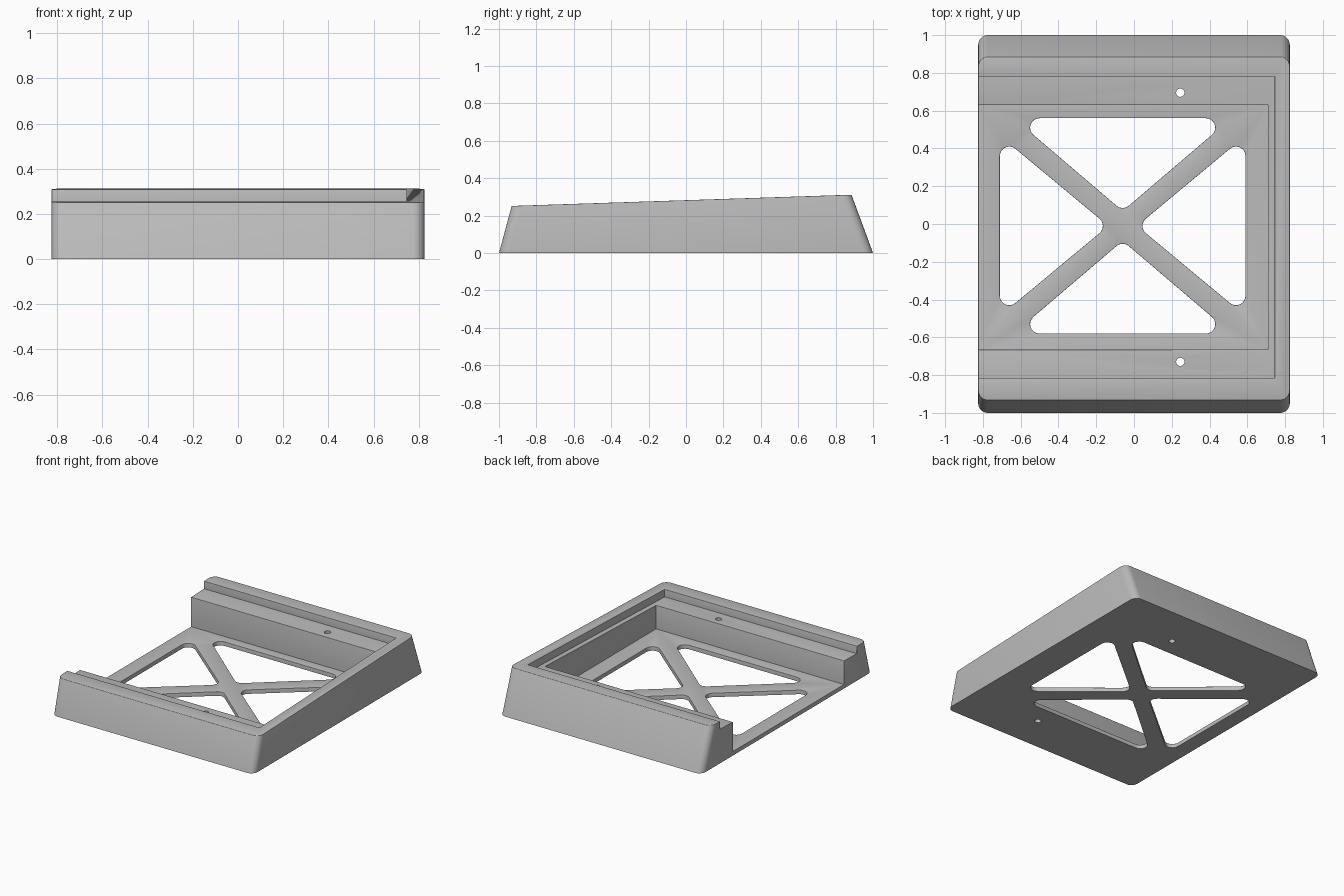
import bpy, bmesh, math
from mathutils import Vector

cube = bpy.data.objects.get("Cube")
if cube:
    bpy.data.objects.remove(cube, do_unlink=True)

HALF_X = 0.825
FLOOR = 0.03
PROFILE = [(-1, 0), (1, 0), (0.885, 0.312), (-0.932, 0.252)]

grey = bpy.data.materials.new("grey plastic")
grey.use_nodes = True
colour = (0.5, 0.5, 0.5, 1)
grey.diffuse_color = colour
grey.node_tree.nodes["Principled BSDF"].inputs["Base Color"].default_value = colour


def top_z(y):
    """Height of the sloping top surface."""
    (y1, z1), (y0, z0) = PROFILE[2:]
    return z0 + (z1 - z0) * (y - y0) / (y1 - y0)


def prism(name, points, offset):
    """Closed solid between an outline and its shifted copy."""
    bm = bmesh.new()
    near = [bm.verts.new(p) for p in points]
    far = [bm.verts.new(Vector(p) + Vector(offset)) for p in points]
    bm.faces.new(near[::-1])
    bm.faces.new(far)
    for i in range(len(near)):
        bm.faces.new((near[i - 1], near[i], far[i], far[i - 1]))
    bmesh.ops.recalc_face_normals(bm, faces=bm.faces[:])
    mesh = bpy.data.meshes.new(name)
    bm.to_mesh(mesh)
    bm.free()
    obj = bpy.data.objects.new(name, mesh)
    bpy.context.scene.collection.objects.link(obj)
    return obj


def arc(cx, cy, r, start, end, n):
    return [(cx + r * math.cos(start + (end - start) * i / n),
             cy + r * math.sin(start + (end - start) * i / n)) for i in range(n + 1)]


def rounded_triangle(centres, r):
    """Outline of three counter-clockwise circles joined by tangents."""
    pts = []
    for i, centre in enumerate(centres):
        c = Vector(centre)
        a = c - Vector(centres[i - 1])
        b = Vector(centres[(i + 1) % 3]) - c
        start = math.atan2(-a.x, a.y)
        end = math.atan2(-b.x, b.y)
        if end < start:
            end += 2 * math.pi
        pts += arc(c.x, c.y, r, start, end, 8)
    return [(x, y, -0.1) for x, y in pts]


# Wedge-shaped tray body with rounded upright corners
tray = prism("tray", [(-HALF_X, y, z) for y, z in PROFILE], (2 * HALF_X, 0, 0))
bm = bmesh.new()
bm.from_mesh(tray.data)
corners = [e for e in bm.edges if abs(e.verts[0].co.z - e.verts[1].co.z) > 0.1]
bmesh.ops.bevel(bm, geom=corners, offset=0.05, segments=6, profile=0.5, affect='EDGES')
bm.to_mesh(tray.data)
bm.free()

cutters = []

# Shallow ledge that follows the slope, open at one end
ledge = [(y, top_z(y) - 0.056) for y in (-0.815, 0.78)]
ledge += [(0.78, 0.6), (-0.815, 0.6)]
cutters.append(prism("ledge_cutter", [(-1, y, z) for y, z in ledge], (1.745, 0, 0)))

# Deep pocket down to the floor
pocket = [(-0.665, FLOOR), (0.63, FLOOR), (0.63, 0.6), (-0.665, 0.6)]
cutters.append(prism("pocket_cutter", [(-1, y, z) for y, z in pocket], (1.71, 0, 0)))

# Four rounded triangular openings that leave an X of bars
MID_X, MID_Y = -0.06, -0.01
for s in (1, -1):
    ends = [(MID_X + s * 0.44, MID_Y + s * 0.52), (MID_X - s * 0.44, MID_Y + s * 0.52),
            (MID_X, MID_Y + s * 0.145)]
    sides = [(MID_X + s * 0.6, MID_Y - s * 0.37), (MID_X + s * 0.6, MID_Y + s * 0.37),
             (MID_X + s * 0.155, MID_Y)]
    for centres in (ends, sides):
        cutters.append(prism("opening_cutter", rounded_triangle(centres, 0.05), (0, 0, 0.3)))

# Screw holes through both ledges
for y in (-0.73, 0.695):
    ring = arc(0.245, y, 0.022, 0, 2 * math.pi, 20)[:-1]
    cutters.append(prism("screw_cutter", [(px, py, -0.1) for px, py in ring], (0, 0, 0.8)))

for cutter in cutters:
    cutter.hide_render = True
    mod = tray.modifiers.new(cutter.name, 'BOOLEAN')
    mod.operation = 'DIFFERENCE'
    mod.solver = 'EXACT'
    mod.object = cutter
bpy.context.view_layer.update()
carved = bpy.data.meshes.new_from_object(
    tray.evaluated_get(bpy.context.evaluated_depsgraph_get()))
tray.modifiers.clear()
tray.data = carved
for cutter in cutters:
    bpy.data.objects.remove(cutter, do_unlink=True)

# Soften every outward edge above the base, except the screw holes
bm = bmesh.new()
bm.from_mesh(carved)
bmesh.ops.remove_doubles(bm, verts=bm.verts[:], dist=0.0005)


def softened(e):
    if len(e.link_faces) != 2 or min(v.co.z for v in e.verts) < FLOOR - 0.005:
        return False
    mid = (e.verts[0].co + e.verts[1].co) / 2
    if abs(mid.x - 0.245) < 0.03 and min(abs(mid.y + 0.73), abs(mid.y - 0.695)) < 0.03:
        return False
    return e.calc_face_angle_signed(0) > math.radians(40)


rims = [e for e in bm.edges if softened(e)]
bmesh.ops.bevel(bm, geom=rims, offset=0.012, segments=3, profile=0.5,
                affect='EDGES', clamp_overlap=True)
bm.to_mesh(carved)
bm.free()

carved.materials.clear()
carved.materials.append(grey)
bpy.ops.object.select_all(action='DESELECT')
tray.select_set(True)
bpy.context.view_layer.objects.active = tray
bpy.ops.object.shade_smooth_by_angle(angle=math.radians(32))
